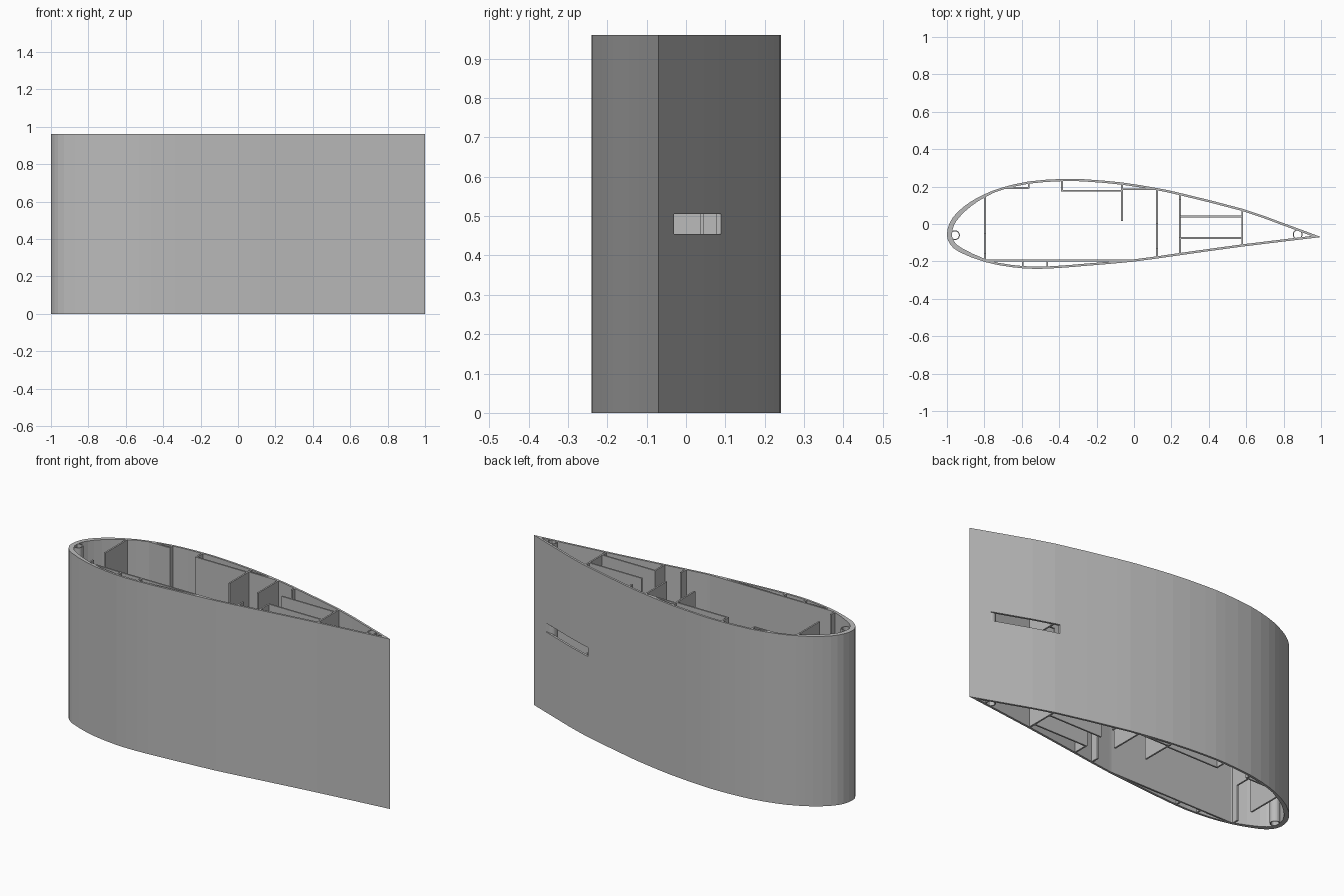
import bpy, bmesh
from mathutils import Vector

if "Cube" in bpy.data.objects:
    bpy.data.objects.remove(bpy.data.objects["Cube"], do_unlink=True)

HEIGHT = 0.96
WALL = 0.009
NOTCH = 0.2

grey = bpy.data.materials.new("plain_grey")
grey.use_nodes = True
grey.diffuse_color = (0.5, 0.5, 0.5, 1)
grey.node_tree.nodes["Principled BSDF"].inputs["Base Color"].default_value = (0.5, 0.5, 0.5, 1)


def finish(name, bm):
    bmesh.ops.recalc_face_normals(bm, faces=bm.faces)
    mesh = bpy.data.meshes.new(name)
    bm.to_mesh(mesh)
    bm.free()
    mesh.materials.append(grey)
    ob = bpy.data.objects.new(name, mesh)
    bpy.context.collection.objects.link(ob)
    return ob


def extrude(name, points, direction):
    """Solid prism from a flat outline."""
    bm = bmesh.new()
    face = bm.faces.new([bm.verts.new(p) for p in points])
    new = bmesh.ops.extrude_face_region(bm, geom=[face], use_keep_orig=True)["geom"]
    moved = [v for v in new if isinstance(v, bmesh.types.BMVert)]
    bmesh.ops.translate(bm, verts=moved, vec=direction)
    return finish(name, bm)


def box(name, x0, x1, y0, y1, z0=0.0, z1=HEIGHT):
    return extrude(name, [(x0, y0, z0), (x1, y0, z0), (x1, y1, z0), (x0, y1, z0)],
                   (0, 0, z1 - z0))


def ring_wall(name, outer, inner):
    """Hollow upright wall between two closed outlines, open at both ends."""
    bm = bmesh.new()
    loops = [[bm.verts.new((p[0], p[1], z)) for p in line]
             for line, z in ((outer, 0), (outer, HEIGHT), (inner, HEIGHT), (inner, 0))]
    n = len(outer)
    for k in range(4):
        a, b = loops[k], loops[(k + 1) % 4]
        for i in range(n):
            j = (i + 1) % n
            bm.faces.new((a[i], a[j], b[j], b[i]))
    return finish(name, bm)


# Wing section, from the tail over the upper side, round the nose and back
upper = [(1, -.07), (.79, .008), (.578, .082), (.246, .166), (.123, .192), (-.064, .222),
         (-.26, .239), (-.385, .241), (-.56, .228), (-.706, .195), (-.797, .16),
         (-.877, .117), (-.947, .06), (-.987, .003)]
lower = [(-1, -.06), (-.982, -.11), (-.93, -.152), (-.797, -.203), (-.66, -.23),
         (-.53, -.24), (-.4, -.235), (-.26, -.224), (0, -.201), (.246, -.167), (.578, -.121),
         (1, -.07)]
keys = [Vector(p) for p in upper + lower]


def spline(pts, steps):
    out = []
    for i in range(len(pts) - 1):
        a, b = pts[max(i - 1, 0)], pts[i]
        c, d = pts[i + 1], pts[min(i + 2, len(pts) - 1)]
        for s in range(steps):
            t = s / steps
            out.append(0.5 * (2 * b + (c - a) * t + (2 * a - 5 * b + 4 * c - d) * t ** 2
                              + (3 * b - a - 3 * c + d) * t ** 3))
    return out


outline = spline(keys, 2)


def inset(points):
    """Mitred inset, thicker around the nose."""
    out = []
    for i, p in enumerate(points):
        e1 = (p - points[i - 1]).normalized()
        e2 = (points[(i + 1) % len(points)] - p).normalized()
        n1, n2 = Vector((-e1.y, e1.x)), Vector((-e2.y, e2.x))
        t = 0.012 + 0.014 * max(0, min(1, (-0.75 - p.x) / 0.2))
        out.append(p + (n1 + n2) * t / (1 + n1.dot(n2)))
    return out


def skin_y(x, side):
    """Depth just inside the skin at x; side is 1 for back, -1 for front."""
    hits = []
    for a, b in zip(outline, outline[1:] + outline[:1]):
        if min(a.x, b.x) <= x <= max(a.x, b.x) and a.x != b.x:
            hits.append(a.y + (b.y - a.y) * (x - a.x) / (b.x - a.x))
    return (max(hits) if side > 0 else min(hits)) - side * 0.009


skin = ring_wall("wing_skin", outline, inset(outline))

# Cross spars, some notched at both ends
for name, x, gap in (("nose_spar", -.797, (-.155, -.05)), ("middle_spar", .123, (-.13, 0)),
                     ("rear_spar", .246, (-.07, .13))):
    y0, y1 = skin_y(x, -1), skin_y(x, 1)
    g0, g1 = gap
    top, cut = HEIGHT, HEIGHT - NOTCH
    shape = [(y0, 0), (g0, 0), (g0, NOTCH), (g1, NOTCH), (g1, 0), (y1, 0),
             (y1, top), (g1, top), (g1, cut), (g0, cut), (g0, top), (y0, top)]
    extrude(name, [(x - WALL / 2, y, z) for y, z in shape], (WALL, 0, 0))


def cross_wall(name, x, y0=None, y1=None):
    y0 = skin_y(x, -1) if y0 is None else y0
    y1 = skin_y(x, 1) if y1 is None else y1
    return box(name, x - WALL / 2, x + WALL / 2, y0, y1)


def long_wall(name, y, x0, x1):
    return box(name, x0, x1, y - WALL / 2, y + WALL / 2)


tail_spar = cross_wall("tail_spar", .578)
cross_wall("hanging_wall", -.064, y0=.015)
cross_wall("back_pocket_end", -.385, y0=.174)
cross_wall("back_ledge_end", -.563, y0=.19)
cross_wall("front_pocket_end_a", -.594, y1=-.195)
cross_wall("front_pocket_end_b", -.464, y1=-.195)

# Lengthwise walls
long_wall("back_ledge", .192, -.69, -.563)
long_wall("back_pocket", .177, -.385, -.064)
long_wall("back_strip", .186, -.064, .121)
long_wall("front_strip", -.195, -.79, -.01)
back_stringer = long_wall("back_stringer", .04, .246, .578)
long_wall("front_stringer", -.075, .246, .578)


# Tubes at the nose and tail
def tube(name, x, y, radius, sides=20):
    bm = bmesh.new()
    bmesh.ops.create_circle(bm, segments=sides, radius=radius)
    circle = [v.co.xy.copy() for v in bm.verts]
    bm.free()
    centre = Vector((x, y))
    return ring_wall(name, [centre + c for c in circle], [centre + c * 0.8 for c in circle])


tube("nose_tube", -.957, -.06, .026)
tube("tail_tube", .875, -.056, .026)

# Slot through the back of the tail
cutter = box("slot_cutter", .55, .895, -.035, .3, .455, .505)
cutter.hide_render = True
for ob in (skin, tail_spar, back_stringer):
    mod = ob.modifiers.new("slot", 'BOOLEAN')
    mod.operation, mod.solver, mod.object = 'DIFFERENCE', 'EXACT', cutter
    bpy.context.view_layer.objects.active = ob
    bpy.ops.object.modifier_apply(modifier=mod.name)
bpy.data.objects.remove(cutter, do_unlink=True)
